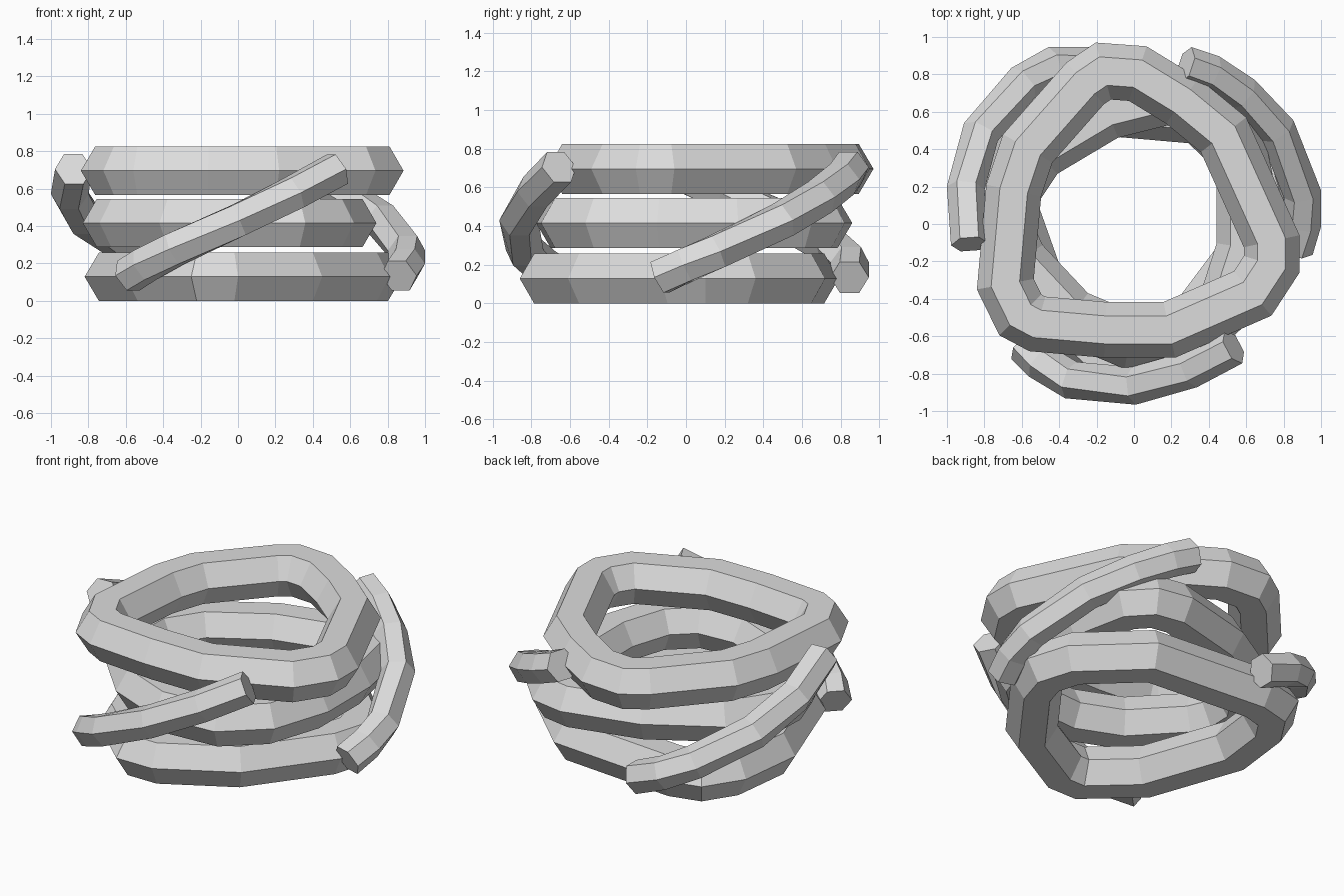
import bpy, bmesh, math
from mathutils import Vector

if "Cube" in bpy.data.objects:
    bpy.data.objects.remove(bpy.data.objects["Cube"])

grey = bpy.data.materials.new("light grey")
grey.diffuse_color = (0.72, 0.72, 0.72, 1)
grey.use_nodes = True
grey.node_tree.nodes["Principled BSDF"].inputs["Base Color"].default_value = grey.diffuse_color
UP = Vector((0, 0, 1))


def sweep(name, path, radius, closed):
    """Sweep a flat-topped hexagon along a path, mitred at each joint."""
    n = len(path)
    bm = bmesh.new()
    loops = []
    for i, p in enumerate(path):
        a = path[(i - 1) % n] if closed or i > 0 else p
        b = path[(i + 1) % n] if closed or i < n - 1 else p
        d1, d2 = (p - a).normalized(), (b - p).normalized()
        t = (d1 + d2).normalized()
        side = t.cross(UP).normalized()
        top = side.cross(t).normalized()
        k = 1 / max(0.6, t.dot(d2 if d2.length else d1))
        loops.append([bm.verts.new(p + side * (k * radius * math.cos(j * math.pi / 3))
                                   + top * (radius * math.sin(j * math.pi / 3)))
                      for j in range(6)])
    for i in range(n if closed else n - 1):
        l0, l1 = loops[i], loops[(i + 1) % n]
        for j in range(6):
            bm.faces.new((l0[j], l0[(j + 1) % 6], l1[(j + 1) % 6], l1[j]))
    if not closed:
        bm.faces.new(loops[0])
        bm.faces.new(loops[-1])
    bmesh.ops.recalc_face_normals(bm, faces=bm.faces)
    me = bpy.data.meshes.new(name)
    bm.to_mesh(me)
    bm.free()
    me.materials.append(grey)
    bpy.context.collection.objects.link(bpy.data.objects.new(name, me))


def inset(outline, dist, z):
    """Move a counter-clockwise outline inwards to get the tube centre line."""
    pts = [Vector((x, y, 0)) for x, y in outline]
    out = []
    for i, p in enumerate(pts):
        d1 = (p - pts[i - 1]).normalized()
        d2 = (pts[(i + 1) % len(pts)] - p).normalized()
        t = (d1 + d2).normalized()
        out.append(p - t.cross(UP) * (dist / t.dot(d2)) + UP * z)
    return out


# Three stacked rounded-triangle rings, given by their outer outlines
TUBE = 0.149
rings = {
    "bottom_ring": (0.129, [(0.88, 0.1), (0.80, 0.36), (0.42, 0.72), (-0.38, 0.79),
                            (-0.62, 0.73), (-0.77, 0.5), (-0.82, 0.08), (-0.60, -0.54),
                            (-0.25, -0.86), (0.0, -0.86), (0.45, -0.61), (0.81, -0.13)]),
    "middle_ring": (0.416, [(0.74, -0.15), (0.74, 0.27), (0.66, 0.65), (0.5, 0.82),
                            (0.28, 0.86), (-0.2, 0.74), (-0.62, 0.49), (-0.82, 0.19),
                            (-0.83, -0.08), (-0.74, -0.28), (-0.42, -0.62), (-0.05, -0.775),
                            (0.36, -0.75), (0.62, -0.52)]),
    "top_ring": (0.696, [(-0.205, 0.97), (-0.36, 0.865), (-0.70, 0.48), (-0.79, 0.21),
                         (-0.84, -0.35), (-0.72, -0.595), (-0.56, -0.68), (-0.16, -0.715),
                         (0.22, -0.715), (0.735, -0.49), (0.885, -0.26), (0.885, -0.06),
                         (0.60, 0.57), (0.345, 0.78), (0.067, 0.95)]),
}
for name, (z, outline) in rings.items():
    sweep(name, inset(outline, TUBE, z), TUBE, True)

# Three slanted outer strands a third of a turn apart: angle and radius of each joint
strands = {
    "right_strand": [(-9, 0.87), (0, 0.90), (10, 0.915), (33, 0.915), (50, 0.905),
                     (63, 0.905), (72, 0.895)],
    "left_strand": [(106, 0.88), (117, 0.95), (128, 0.96), (149, 0.955), (168, 0.92),
                    (187, 0.885)],
    "front_strand": [(-132, 0.875), (-124, 0.89), (-112, 0.90), (-90, 0.865),
                     (-69, 0.835), (-51, 0.845)],
}
for name, joints in strands.items():
    start = joints[0][0]
    path = []
    for angle, r in joints:
        a = math.radians(angle)
        path.append(Vector((r * math.cos(a), r * math.sin(a),
                            0.135 + 0.57 * (angle - start) / 81)))
    sweep(name, path, 0.1, False)
